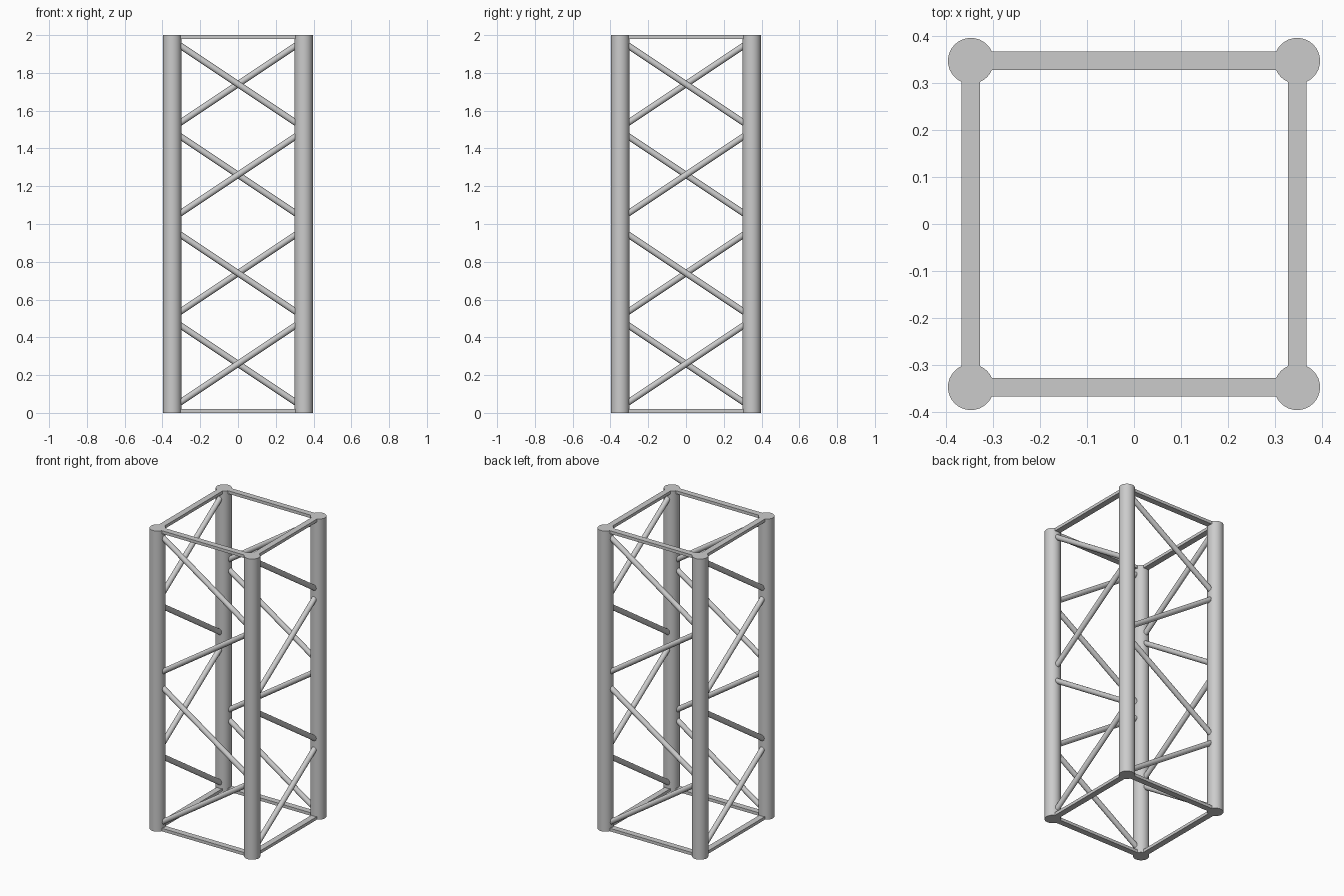
import bpy
from math import pi, radians
from mathutils import Vector, Matrix

if "Cube" in bpy.data.objects:
    bpy.data.objects.remove(bpy.data.objects["Cube"])

C = 0.348        # chord centre offset
R_CHORD = 0.049
R_BRACE = 0.017


def finish(obj, name, turn):
    obj.name = name
    obj.matrix_world = Matrix.Rotation(turn, 4, 'Z') @ obj.matrix_basis
    return obj


def tube(name, a, b, r, sides, turn):
    a, b = Vector(a), Vector(b)
    d = b - a
    bpy.ops.mesh.primitive_cylinder_add(vertices=sides, radius=r, depth=d.length,
                                        location=(a + b) / 2,
                                        rotation=d.to_track_quat('Z', 'Y').to_euler())
    bpy.ops.object.shade_smooth_by_angle(angle=radians(40))
    return finish(bpy.context.object, name, turn)


def flat_bar(name, z, turn):
    bpy.ops.mesh.primitive_cube_add(size=1, location=(0, -C, z))
    bar = bpy.context.object
    bar.scale = (2 * C, 0.04, 0.02)
    bpy.context.view_layer.update()
    return finish(bar, name, turn)


# Zig-zag brace end heights, bottom to top
levels = [(0.06, 0.46), (0.54, 0.94), (1.06, 1.46), (1.54, 1.94)]
x_end = 0.31
slope = 0.4 / 0.6
extra = (x_end - 0.3) * slope   # lets each end sink into its chord

# Each side is the front side turned about z
for i, side in enumerate(("front", "right", "back", "left")):
    turn = i * pi / 2
    # Main chord at the corner
    tube(f"{side}_chord", (-C, -C, 0), (-C, -C, 2), R_CHORD, 32, turn)
    # End frame bars
    flat_bar(f"{side}_bottom_bar", 0.01, turn)
    flat_bar(f"{side}_top_bar", 1.99, turn)
    # Diagonal braces
    for k, (lo, hi) in enumerate(levels):
        s = -1 if k % 2 == 0 else 1
        tube(f"{side}_brace_{k + 1}", (s * x_end, -C, lo - extra),
             (-s * x_end, -C, hi + extra), R_BRACE, 20, turn)
